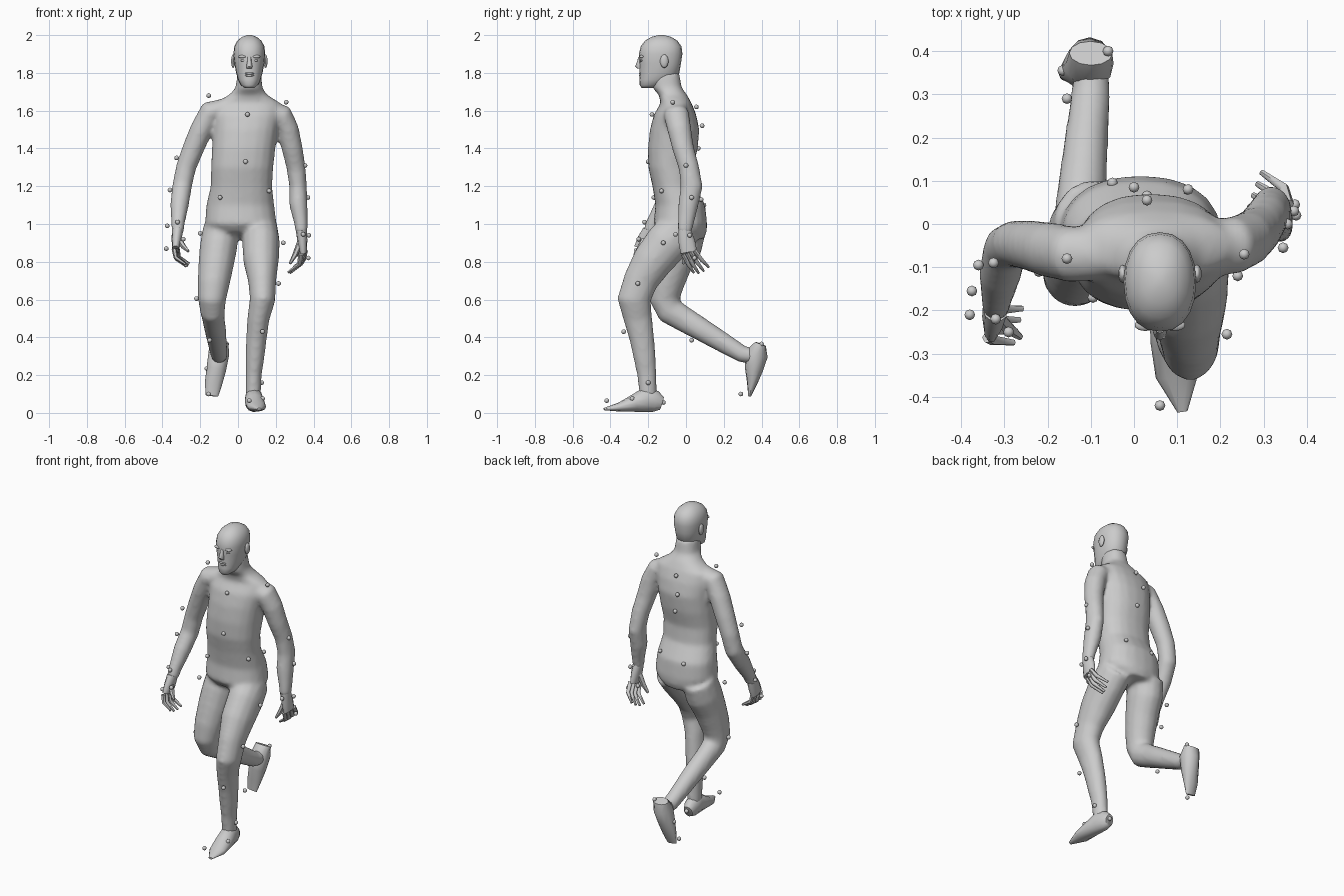
import bpy, bmesh
from math import cos, sin, tau
from mathutils import Vector


def spow(v, p):
    return (1 if v >= 0 else -1) * abs(v) ** p


def loft(bm, rings, sides=14, p=1.0, flat=False):
    """Skin closed rings (x, y, z, half width, half depth) along a path."""
    pts = [Vector(r[:3]) for r in rings]
    loops = []
    for i, r in enumerate(rings):
        d = (pts[min(i + 1, len(pts) - 1)] - pts[max(i - 1, 0)]).normalized()
        if flat:
            d = Vector((0, 0, 1))
        side = Vector((1, 0, 0))
        side = (side - d * side.dot(d)).normalized()
        depth = d.cross(side)
        loops.append([bm.verts.new(pts[i] + side * r[3] * spow(cos(tau * k / sides), p)
                                   + depth * r[4] * spow(sin(tau * k / sides), p))
                      for k in range(sides)])
    faces = [bm.faces.new(loops[0][::-1]), bm.faces.new(loops[-1])]
    for a, b in zip(loops, loops[1:]):
        for k in range(sides):
            j = (k + 1) % sides
            faces.append(bm.faces.new((a[k], a[j], b[j], b[k])))
    bmesh.ops.recalc_face_normals(bm, faces=faces)


def finish(name, bm, angle=60):
    me = bpy.data.meshes.new(name)
    bm.to_mesh(me)
    bm.free()
    ob = bpy.data.objects.new(name, me)
    bpy.context.collection.objects.link(ob)
    bpy.ops.object.select_all(action='DESELECT')
    ob.select_set(True)
    bpy.context.view_layer.objects.active = ob
    bpy.ops.object.shade_smooth_by_angle(angle=angle * tau / 360)
    return ob


def ball(bm, loc, size, seg=10):
    res = bmesh.ops.create_uvsphere(bm, u_segments=seg, v_segments=max(6, seg // 2 + 2), radius=1)
    for v in res['verts']:
        v.co = Vector((v.co.x * size[0], v.co.y * size[1], v.co.z * size[2])) + Vector(loc)


# Body: torso, neck, arms and legs fused into one skin
body = bmesh.new()
loft(body, [(.015, .02, .92, .1, .075), (.015, -.015, .96, .165, .125), (.015, -.03, 1.0, .19, .142),
            (.012, -.03, 1.1, .18, .132), (.018, -.065, 1.2, .163, .113), (.022, -.08, 1.3, .165, .12),
            (.03, -.07, 1.4, .168, .132), (.04, -.06, 1.5, .172, .131), (.045, -.058, 1.58, .18, .112),
            (.05, -.052, 1.64, .175, .082), (.054, -.07, 1.685, .1, .075), (.058, -.1, 1.72, .072, .078),
            (.06, -.11, 1.8, .062, .075)], 20, .88, True)
# right arm
loft(body, [(-.07, -.07, 1.61, .055, .06), (-.145, -.07, 1.595, .062, .066), (-.195, -.06, 1.5, .06, .065),
            (-.237, -.05, 1.4, .058, .06), (-.275, -.045, 1.3, .054, .055), (-.296, -.055, 1.2, .053, .054),
            (-.31, -.115, 1.1, .05, .052), (-.318, -.175, 1.0, .036, .04), (-.32, -.195, .95, .032, .036)])
# left arm
loft(body, [(.16, -.06, 1.6, .055, .06), (.23, -.05, 1.575, .062, .068), (.263, -.035, 1.5, .06, .064),
            (.287, -.015, 1.4, .056, .058), (.307, .015, 1.3, .051, .055), (.318, .03, 1.2, .047, .06),
            (.32, .012, 1.1, .049, .054), (.334, -.002, 1.0, .036, .043), (.336, -.008, .95, .033, .038)])
# planted left leg
loft(body, [(.115, -.02, .98, .095, .11), (.122, -.1, .9, .1, .118), (.122, -.18, .8, .094, .108),
            (.128, -.24, .7, .075, .093), (.13, -.275, .6, .068, .09), (.108, -.255, .5, .059, .077),
            (.098, -.235, .4, .055, .067), (.09, -.22, .3, .051, .06), (.083, -.207, .2, .043, .052),
            (.08, -.2, .08, .04, .046)])
# lifted right leg
loft(body, [(-.09, 0, .98, .095, .11), (-.103, -.03, .88, .1, .116), (-.117, -.07, .78, .094, .1),
            (-.13, -.1, .68, .085, .09), (-.138, -.112, .6, .075, .082), (-.135, -.085, .54, .066, .075),
            (-.13, -.01, .495, .059, .068), (-.12, .08, .442, .058, .062), (-.11, .2, .37, .051, .054),
            (-.1, .3, .31, .046, .046), (-.1, .36, .3, .042, .042)])
skin = finish("body", body, 80)
rm = skin.modifiers.new("fuse", 'REMESH')
rm.mode, rm.voxel_size, rm.use_smooth_shade = 'VOXEL', .012, True
sm = skin.modifiers.new("soften", 'SMOOTH')
sm.factor, sm.iterations = .5, 8

# Head with ears, nose, brow, eyes and lips
HX = .06
bm = bmesh.new()
loft(bm, [(HX, y, z, a, b) for y, z, a, b in
          [(-.205, 1.72, .025, .03), (-.185, 1.735, .045, .06), (-.16, 1.765, .06, .087),
           (-.14, 1.8, .07, .105), (-.137, 1.85, .079, .11), (-.134, 1.9, .084, .115),
           (-.132, 1.94, .08, .108), (-.131, 1.97, .064, .086), (-.131, 1.99, .04, .053),
           (-.131, 2.0, .012, .015)]], 20, .9, True)
finish("head", bm)
bm = bmesh.new()
loft(bm, [(HX, -.244, 1.885, .01, .008), (HX, -.247, 1.86, .011, .012), (HX, -.251, 1.835, .016, .018),
          (HX, -.246, 1.822, .014, .01)], 8, 1, True)
finish("nose", bm)
bm = bmesh.new()
for s in (-1, 1):
    ball(bm, (HX + s * .086, -.115, 1.862), (.011, .022, .036))
finish("ears", bm)
bm = bmesh.new()
for s in (-1, 1):
    ball(bm, (HX + s * .034, -.234, 1.886), (.026, .014, .009))
finish("brows", bm)
bm = bmesh.new()
for s in (-1, 1):
    ball(bm, (HX + s * .032, -.232, 1.866), (.015, .012, .007))
finish("eyes", bm)
bm = bmesh.new()
for z in (1.786, 1.797):
    ball(bm, (HX, -.238, z), (.026, .011, .007))
ball(bm, (HX, -.225, 1.742), (.028, .02, .018))
finish("lips_and_chin", bm)

# Feet
bm = bmesh.new()
loft(bm, [(.075, -.128, .05, .028, .035), (.078, -.16, .06, .042, .056), (.083, -.21, .072, .047, .068),
          (.09, -.27, .052, .052, .048), (.1, -.35, .031, .05, .025), (.112, -.434, .02, .012, .006)], 12)
finish("left_foot", bm)
bm = bmesh.new()
loft(bm, [(-.1, .395, .365, .05, .03), (-.102, .372, .31, .055, .062), (-.115, .36, .23, .052, .048),
          (-.13, .35, .155, .046, .027), (-.138, .337, .09, .033, .008)], 12)
finish("right_foot", bm)


# Hands: palm, four curled fingers and a thumb
def hand(name, wrist, knuckle, tip, spread, thumb):
    w, k, t, sp = Vector(wrist), Vector(knuckle), Vector(tip), Vector(spread)
    bm = bmesh.new()
    mid = w.lerp(k, .55)
    loft(bm, [(*w, .03, .034), (*mid, .026, .046), (*k, .019, .046)], 10)
    for i in range(4):
        o = sp * (i - 1.5)
        a, c = k + o * .85, t + o * 1.1 + Vector((0, 0, .012 * abs(i - 1.4)))
        b = a.lerp(c, .5) + Vector(((a.x - c.x) * .35, 0, -.006))
        loft(bm, [(*a, .014, .013), (*b, .012, .012), (*c, .007, .007)], 6)
    th = Vector(thumb)
    loft(bm, [(*w.lerp(k, .35), .018, .018), (*mid.lerp(th, .6), .014, .015), (*th, .007, .008)], 6)
    finish(name, bm)


hand("right_hand", (-.32, -.195, .97), (-.33, -.232, .868), (-.268, -.235, .77), (.006, .024, 0), (-.262, -.262, .855))
hand("left_hand", (.336, -.008, .97), (.345, .015, .85), (.28, .08, .74), (.009, .024, .008), (.275, -.015, .79))

# Small round tracking markers
marks = [(-.155, -.08, 1.68), (.255, -.07, 1.645), (.05, -.18, 1.58), (.04, -.2, 1.33), (-.325, -.09, 1.35),
         (-.36, -.095, 1.18), (-.095, -.17, 1.14), (.165, -.13, 1.175), (-.32, -.22, 1.01), (-.375, -.155, .99),
         (-.38, -.21, .87), (-.29, -.25, .92), (-.2, -.1, .95), (.355, 0, 1.31), (.37, .03, 1.14),
         (.375, .02, .94), (.345, -.055, .945), (.372, .045, .82), (.315, .03, .84), (.24, -.12, .9),
         (.215, -.255, .685), (.13, -.33, .43), (.125, -.2, .16), (.13, -.285, .075), (.06, -.42, .065),
         (.08, -.12, .055), (-.22, -.11, .605), (-.15, .03, .385), (-.06, .4, .365), (-.165, .355, .235),
         (-.155, .29, .1), (-.05, .095, 1.1), (.125, .08, 1.13), (.03, .055, 1.62), (0, .085, 1.52),
         (.03, .065, 1.4)]
bm = bmesh.new()
for m in marks:
    ball(bm, m, (.0125,) * 3, 8)
finish("markers", bm)
